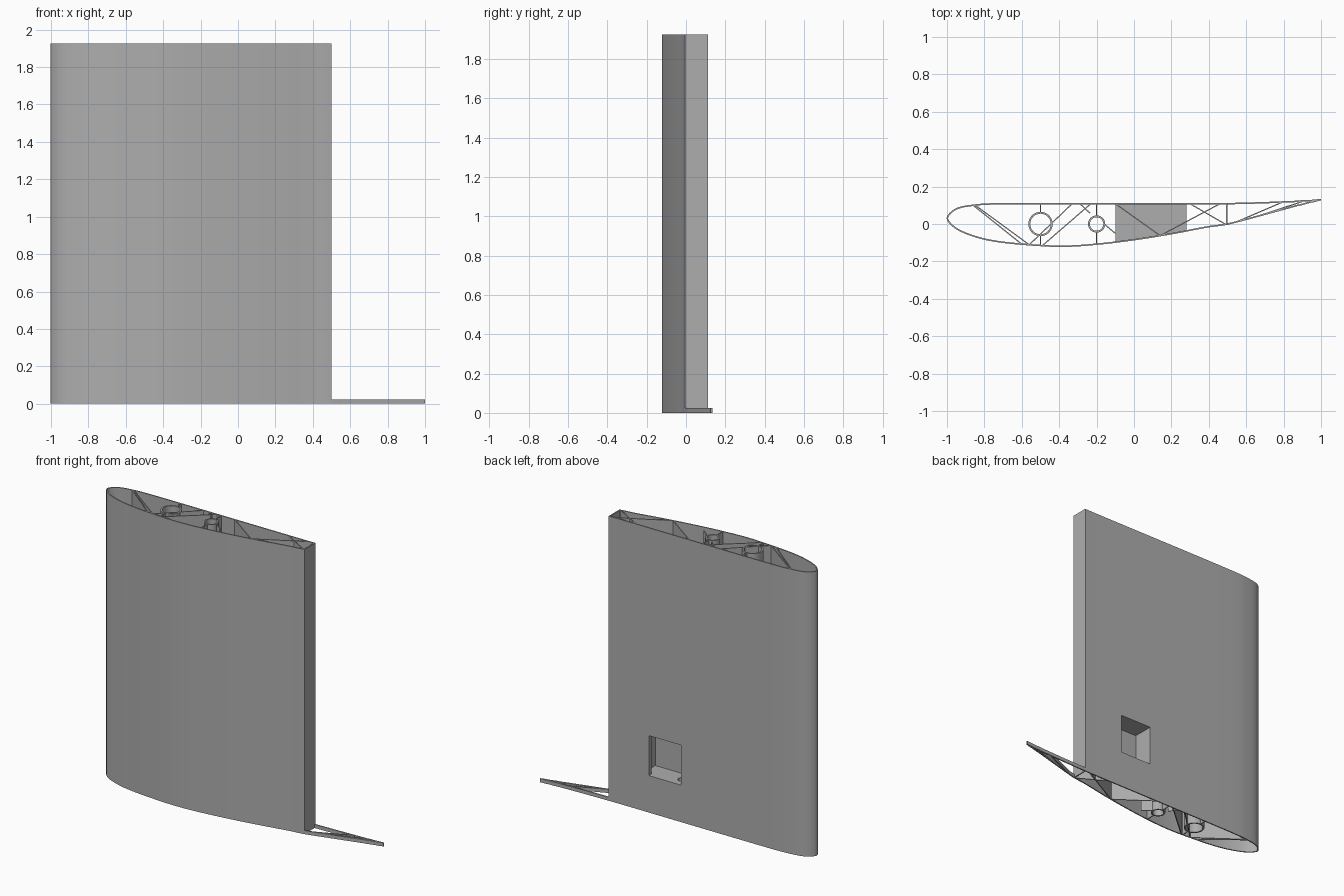
import bpy, bmesh, math
from mathutils import Vector

if "Cube" in bpy.data.objects:
    bpy.data.objects.remove(bpy.data.objects["Cube"], do_unlink=True)

HEIGHT, BASE, SKIN, CUT = 1.925, 0.024, 0.008, 0.5

grey = bpy.data.materials.new("plain grey")
grey.use_nodes = True
grey.diffuse_color = (0.42, 0.42, 0.42, 1)
grey.node_tree.nodes["Principled BSDF"].inputs["Base Color"].default_value = grey.diffuse_color

# Airfoil control points, running from the rear edge along the top to the nose and back below
UPPER = [(1, .13), (.67, .117), (.5, .113), (.3, .112), (-.3, .113), (-.72, .112),
         (-.86, .104), (-.95, .085)]
LOWER = [(-1, .04), (-.985, 0), (-.93, -.04), (-.83, -.077), (-.72, -.099), (-.56, -.115),
         (-.38, -.123), (-.2, -.112), (0, -.088), (.2, -.056), (.39, -.02), (.5, -.004),
         (.67, .04), (1, .13)]


def spline(points, steps=5):
    """Catmull-Rom curve through the points"""
    p = [Vector(q) for q in points]
    p = [p[0]] + p + [p[-1]]
    out = []
    for a, b, c, d in zip(p, p[1:], p[2:], p[3:]):
        for i in range(steps):
            t = i / steps
            out.append(0.5 * (2 * b + (c - a) * t + (2 * a - 5 * b + 4 * c - d) * t * t
                              + (3 * b - a - 3 * c + d) * t ** 3))
    return out + [p[-1]]


OUTLINE = spline(UPPER + LOWER)
NOSE = min(range(len(OUTLINE)), key=lambda i: OUTLINE[i].x)


def surface_y(x, top):
    """Height of the upper or lower airfoil curve at x"""
    line = OUTLINE[:NOSE + 1] if top else OUTLINE[NOSE:]
    for a, b in zip(line, line[1:]):
        if min(a.x, b.x) <= x <= max(a.x, b.x) and a.x != b.x:
            return a.y + (b.y - a.y) * (x - a.x) / (b.x - a.x)


def finish(name, bm):
    bmesh.ops.recalc_face_normals(bm, faces=bm.faces)
    mesh = bpy.data.meshes.new(name)
    bm.to_mesh(mesh)
    bm.free()
    mesh.materials.append(grey)
    obj = bpy.data.objects.new(name, mesh)
    bpy.context.collection.objects.link(obj)
    return obj


def prism(name, points, z0, z1):
    """Solid upright prism from a plan outline"""
    bm = bmesh.new()
    face = bm.faces.new([bm.verts.new((x, y, z0)) for x, y in points])
    top = bmesh.ops.extrude_face_region(bm, geom=[face])["geom"]
    bmesh.ops.translate(bm, vec=(0, 0, z1 - z0),
                        verts=[v for v in top if isinstance(v, bmesh.types.BMVert)])
    return finish(name, bm)


def box(name, x0, x1, y0, y1, z0, z1):
    return prism(name, [(x0, y0), (x1, y0), (x1, y1), (x0, y1)], z0, z1)


def circle(x, y, r, n=32):
    return [(x + r * math.cos(2 * math.pi * i / n), y + r * math.sin(2 * math.pi * i / n))
            for i in range(n)]


def inset(points, d):
    """Closed outline moved inward by d (counter-clockwise input)"""
    out = []
    for i, p in enumerate(points):
        u = (p - points[i - 1]).normalized()
        v = (points[(i + 1) % len(points)] - p).normalized()
        nu, nv = Vector((-u.y, u.x)), Vector((-v.y, v.x))
        out.append(p + (nu + nv) * d / max(1 + nu.dot(nv), 0.25))
    return out


def ring(name, outer, inner, z0, z1):
    """Open-ended tube wall between two outlines of equal length"""
    bm = bmesh.new()
    loops = [[bm.verts.new((x, y, z)) for x, y in pts]
             for pts, z in ((outer, z0), (outer, z1), (inner, z1), (inner, z0))]
    n = len(outer)
    for k in range(4):
        a, b = loops[k], loops[(k + 1) % 4]
        for i in range(n):
            j = (i + 1) % n
            bm.faces.new((a[i], a[j], b[j], b[i]))
    return finish(name, bm)


def subtract(obj, cutter):
    mod = obj.modifiers.new("cut", "BOOLEAN")
    mod.operation, mod.solver, mod.object = "DIFFERENCE", "EXACT", cutter
    cutter.hide_render = True
    bpy.context.view_layer.objects.active = obj
    bpy.ops.object.modifier_apply(modifier=mod.name)


def strip(name, a, b, z0, z1, width=0.006):
    """Thin upright web between two plan points"""
    a, b = Vector(a), Vector(b)
    d = (b - a).normalized()
    n = Vector((-d.y, d.x)) * width / 2
    return prism(name, [a + n, a - n, b - n, b + n], z0, z1)


# Tall hollow skin, closed by the rear spar wall
main = [p for p in OUTLINE if p.x <= CUT + 1e-5]
skin = ring("wing_skin", main, inset(main, SKIN), 0, HEIGHT)

# Low rear frame reaching to the thin rear edge
tail = [Vector((CUT, surface_y(CUT, False)))]
tail += [p for p in OUTLINE[NOSE:-1] if p.x > CUT + 1e-5]
tail += [p for p in OUTLINE[:NOSE] if p.x >= CUT - 1e-5]
strips = list(zip(tail, tail[1:]))
for i, (a, b) in enumerate(strips):
    shift = Vector((0, .004 if b.x > a.x else -.004)) * min(1, (2 - a.x - b.x) * 4)
    strip(f"rear_frame_{i}", a + shift, b + shift, 0, BASE, 0.008)

# Equipment box with a pocket open to the back
B0, B1, BZ0, BZ1 = -0.1, 0.28, 0.22, 0.55
steps = [B0 + (B1 - B0) * i / 8 for i in range(9)]
plan = [(x, surface_y(x, False) + .003) for x in steps] + [(B1, .11), (B0, .11)]
block = prism("equipment_box", plan, BZ0, BZ1)
window = box("window_cutter", -.04, .2, .06, .2, .25, .52)
cavity = box("cavity_cutter", -.04, .25, -.03, .085, .25, .52)
wire_hole = prism("wire_hole_cutter", circle(.0, .04, .028), .1, .3)
subtract(skin, window)
for cutter in (window, cavity, wire_hole):
    subtract(block, cutter)
for cutter in (window, cavity, wire_hole):
    bpy.data.objects.remove(cutter, do_unlink=True)

# Diagonal webs: x on the upper skin, x on the lower skin
webs = [(-.86, -.6), (-.85, -.56), (-.33, -.56), (-.23, -.49), (-.1, .14), (.46, .14),
        (.3, .49)]
for i, (xt, xb) in enumerate(webs):
    a = (xt, surface_y(xt, True) - .004)
    b = (xb, surface_y(xb, False) + .004)
    spans = [(0, BZ0), (BZ1, HEIGHT)] if xb == .14 else [(0, HEIGHT)]
    for k, (z0, z1) in enumerate(spans):
        strip(f"diagonal_web_{i}_{k}", a, b, z0, z1)
strip("short_web", (-.29, .109), (-.235, .058), 0, HEIGHT)
strip("box_web", (-.16, 0), (-.1, -.05), 0, HEIGHT)
strip("rear_web_a", (.79, .115), (.54, .008), 0, BASE)
strip("rear_web_b", (.9, .12), (.64, .035), 0, BASE)

# Spar tubes with short webs joining them to the skin
for name, x, r in (("front_tube", -.5, .065), ("middle_tube", -.2, .046)):
    tube = ring(name, circle(x, 0, r), circle(x, 0, r - .01), 0, HEIGHT)
    strip(name + "_upper_web", (x, r - .004), (x, .109), 0, HEIGHT)
    strip(name + "_lower_web", (x, .004 - r), (x, surface_y(x, False) + .004), 0, HEIGHT)

# Smooth the curved parts, keeping edges sharp
for name in ("wing_skin", "front_tube", "middle_tube"):
    bpy.ops.object.select_all(action="DESELECT")
    obj = bpy.data.objects[name]
    obj.select_set(True)
    bpy.context.view_layer.objects.active = obj
    bpy.ops.object.shade_smooth_by_angle(angle=math.radians(30))
